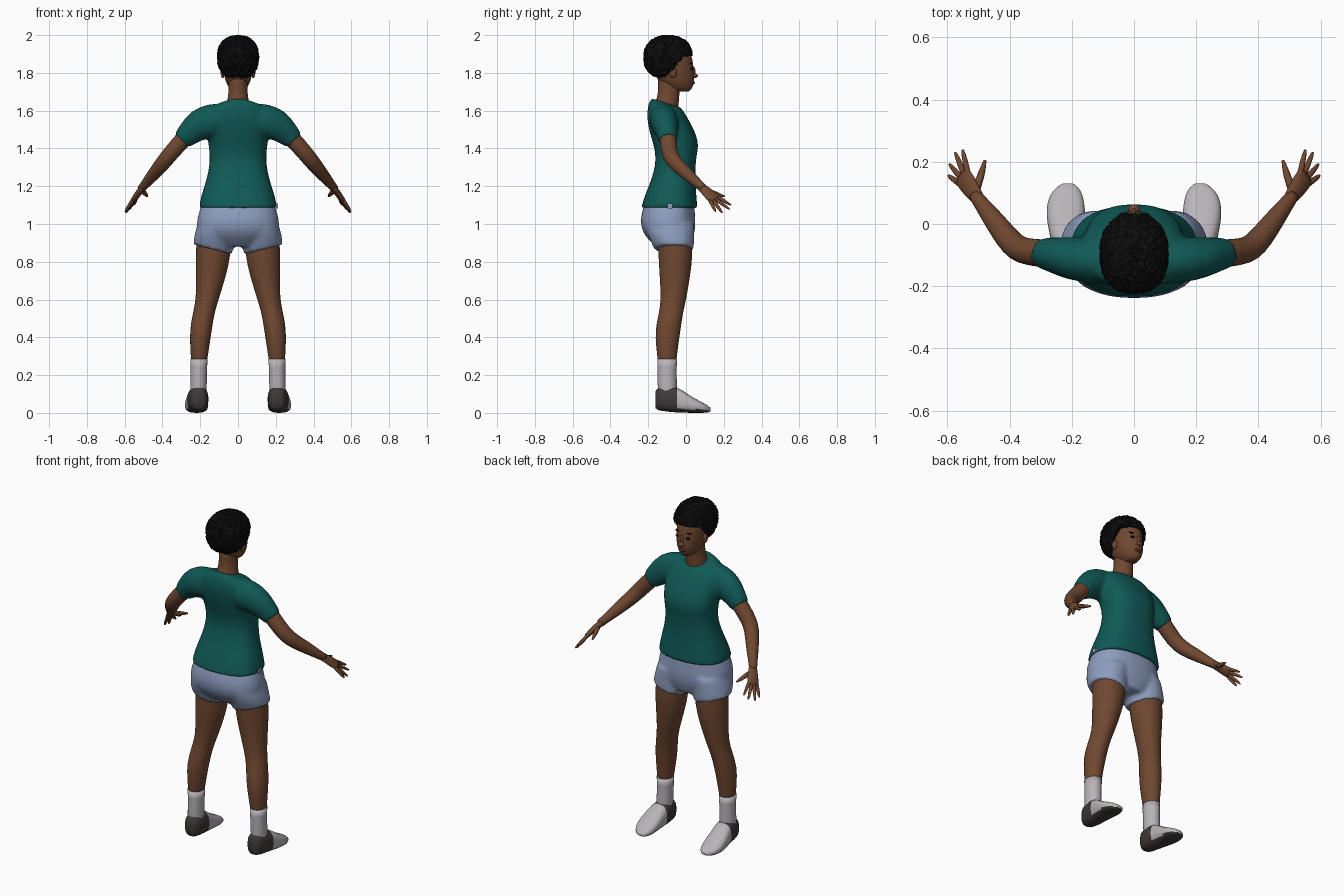
import bpy, bmesh, math, random
from mathutils import Vector

if "Cube" in bpy.data.objects:
    bpy.data.objects.remove(bpy.data.objects["Cube"])

random.seed(4)


def material(name, r, g, b):
    m = bpy.data.materials.new(name)
    m.diffuse_color = (r, g, b, 1)
    m.use_nodes = True
    m.node_tree.nodes["Principled BSDF"].inputs["Base Color"].default_value = m.diffuse_color
    return m


SKIN = material("brown skin", 0.16, 0.064, 0.03)
TEAL = material("teal cloth", 0.005, 0.1, 0.092)
BLUE = material("pale blue cloth", 0.27, 0.34, 0.52)
LIGHT = material("light grey cloth", 0.48, 0.45, 0.48)
DARK = material("dark shoe", 0.05, 0.04, 0.04)
HAIR = material("black hair", 0.004, 0.004, 0.004)
LIPS = material("dark lips", 0.09, 0.03, 0.02)


def power(v, p):
    return math.copysign(abs(v) ** (2 / p), v)


def skin_rings(bm, rings):
    """Bridge rings of points into a closed tube with sharp end caps."""
    crease = bm.edges.layers.float.get("crease_edge") or bm.edges.layers.float.new("crease_edge")
    loops = [[bm.verts.new(p) for p in ring] for ring in rings]
    n = len(loops[0])
    for a, b in zip(loops, loops[1:]):
        for i in range(n):
            j = (i + 1) % n
            bm.faces.new((a[i], a[j], b[j], b[i]))
    for cap in (loops[0], loops[-1]):
        for e in bm.faces.new(cap).edges:
            e[crease] = 1.0


def stack(bm, rings, side=1, p=2.0, n=20):
    """Level rings: (x centre, y back, y front, z, half width, front tilt, side tilt)."""
    out = []
    for x, y0, y1, z, rx, *tilt in rings:
        tf, ts = (tilt + [0, 0])[:2]
        ring = []
        for i in range(n):
            c = power(math.cos(math.tau * i / n), p)
            s = power(math.sin(math.tau * i / n), p)
            ring.append((side * (x + rx * c), (y0 + y1) / 2 + (y1 - y0) / 2 * s, z + tf * s + ts * c))
        out.append(ring)
    skin_rings(bm, out)


def limb(bm, path, side=1, ref=(0, 1, 0), n=12, axis=None, p=2.0):
    """Rings across a path: (x, y, z, thickness, width along ref)."""
    pts = [Vector(q[:3]) for q in path]
    out = []
    for k, q in enumerate(path):
        t = Vector(axis) if axis else (pts[min(k + 1, len(pts) - 1)] - pts[max(k - 1, 0)]).normalized()
        v = Vector(ref)
        v = (v - t * v.dot(t)).normalized()
        u = v.cross(t)
        ring = []
        for i in range(n):
            a = math.tau * i / n
            w = pts[k] + u * q[3] * power(math.cos(a), p) + v * q[-1] * power(math.sin(a), p)
            ring.append((w.x * side, w.y, w.z))
        out.append(ring)
    skin_rings(bm, out)


def finish(bm, name, *mats, smooth=True, subdivide=1, rule=None, blend=0):
    bmesh.ops.recalc_face_normals(bm, faces=bm.faces[:])
    for f in bm.faces:
        f.smooth = smooth
        if rule:
            f.material_index = rule(f)
    me = bpy.data.meshes.new(name)
    bm.to_mesh(me)
    bm.free()
    for m in mats:
        me.materials.append(m)
    ob = bpy.data.objects.new(name, me)
    bpy.context.collection.objects.link(ob)
    if subdivide:
        s = ob.modifiers.new("round", 'SUBSURF')
        s.levels = s.render_levels = subdivide
    if blend:
        r = ob.modifiers.new("blend", 'REMESH')
        r.mode, r.voxel_size, r.use_smooth_shade = 'VOXEL', blend, True
        s = ob.modifiers.new("soften", 'SMOOTH')
        s.factor, s.iterations = 0.5, 5
    return ob


def blob(name, centre, radii, mat):
    bm = bmesh.new()
    bmesh.ops.create_uvsphere(bm, u_segments=14, v_segments=10, radius=1)
    for v in bm.verts:
        v.co = Vector(centre) + Vector(a * b for a, b in zip(v.co, radii))
    return finish(bm, name, mat, subdivide=0)


# shirt: body and two sleeves blended into one surface
bm = bmesh.new()
stack(bm, [(0, -.238, .062, 1.085, .208), (0, -.22, .055, 1.15, .197), (0, -.185, .05, 1.23, .168),
           (0, -.162, .05, 1.31, .151), (0, -.162, .058, 1.37, .15), (0, -.172, .069, 1.42, .157),
           (0, -.192, .052, 1.48, .165), (0, -.206, .017, 1.55, .172), (0, -.206, -.015, 1.6, .165),
           (0, -.197, -.03, 1.632, .125, -.012), (0, -.183, -.04, 1.643, .068, -.022)], p=2.4, n=28)
for side in (1, -1):
    limb(bm, [(.08, -.12, 1.55, .088, .07), (.14, -.118, 1.55, .093, .075), (.208, -.11, 1.525, .087, .07),
              (.255, -.1, 1.485, .069, .058), (.296, -.093, 1.443, .054, .05)], side, n=18)
finish(bm, "shirt", TEAL, blend=.011)

# shorts: hips and two leg openings
bm = bmesh.new()
stack(bm, [(0, -.22, .045, 1.11, .192), (0, -.238, .048, 1.05, .212), (0, -.242, .052, 1.0, .222),
           (0, -.225, .045, .94, .215), (0, -.16, .02, .88, .11)], p=2.3, n=28)
for side in (1, -1):
    stack(bm, [(.11, -.22, .045, 1.0, .105), (.125, -.205, .045, .94, .108),
               (.134, -.167, .042, .866, .104, 0, .026)], side, n=24)
finish(bm, "shorts", BLUE, blend=.011)

for side, label in ((1, "right"), (-1, "left")):
    # leg
    bm = bmesh.new()
    stack(bm, [(.13, -.15, .03, .93, .09), (.131, -.147, .037, .83, .094), (.144, -.14, .022, .72, .08),
               (.162, -.133, .002, .6, .06), (.182, -.143, -.016, .53, .058), (.197, -.165, -.028, .44, .059),
               (.203, -.159, -.042, .35, .051), (.207, -.147, -.053, .25, .04)], side)
    finish(bm, label + "_leg", SKIN)
    # sock
    bm = bmesh.new()
    stack(bm, [(.207, -.153, -.047, .285, .046), (.207, -.15, -.05, .2, .043),
               (.21, -.152, -.045, .12, .045), (.21, -.14, -.05, .07, .04)], side)
    finish(bm, label + "_sock", LIGHT)
    # shoe with dark heel and sole
    bm = bmesh.new()
    limb(bm, [(.208, -.162, .07, .028, .045), (.208, -.148, .075, .046, .063), (.209, -.1, .074, .054, .068),
              (.213, -.045, .07, .056, .069), (.218, 0, .053, .061, .053), (.22, .05, .037, .064, .037),
              (.218, .095, .026, .054, .026), (.214, .12, .019, .035, .017), (.213, .131, .017, .015, .008)],
         side, ref=(0, 0, 1), axis=(0, 1, 0), n=20, p=2.6)
    finish(bm, label + "_shoe", LIGHT, DARK,
           rule=lambda f: int(f.calc_center_median().y < -.04 or f.normal.z < -.55))
    # arm
    bm = bmesh.new()
    limb(bm, [(.25, -.1, 1.49, .046), (.295, -.094, 1.443, .046), (.338, -.09, 1.395, .044),
              (.376, -.08, 1.35, .043), (.41, -.043, 1.307, .04), (.45, .012, 1.26, .034),
              (.49, .064, 1.212, .025), (.51, .092, 1.188, .022)], side, n=16)
    finish(bm, label + "_arm", SKIN)
    # hand: palm, four fingers and a thumb
    bm = bmesh.new()
    limb(bm, [(.498, .076, 1.2, .019, .023), (.515, .1, 1.18, .018, .029), (.535, .13, 1.152, .017, .037),
              (.553, .154, 1.127, .013, .035)], side, ref=(1, -1, -.9))
    for base, tip in (((.535, .165, 1.145), (.551, .238, 1.1)), ((.546, .158, 1.131), (.575, .23, 1.078)),
                      ((.556, .148, 1.12), (.593, .192, 1.06)), ((.566, .133, 1.114), (.597, .156, 1.066))):
        a, b = Vector(base), Vector(tip)
        limb(bm, [(*a.lerp(b, k), r) for k, r in ((-.25, .011), (.3, .0105), (.8, .0085), (1, .004))], side, n=8)
    limb(bm, [(.51, .105, 1.178, .015), (.496, .145, 1.165, .014), (.486, .178, 1.154, .011),
              (.479, .204, 1.146, .005)], side, ref=(1, 0, 0), n=8)
    finish(bm, label + "_hand", SKIN)
    # ear, eye and brow
    blob(label + "_ear", (side * .081, -.068, 1.8), (.011, .019, .028), SKIN)
    blob(label + "_eye", (side * .033, .03, 1.822), (.015, .007, .007), HAIR)
    blob(label + "_brow", (side * .035, .024, 1.85), (.02, .008, .004), HAIR)

# neck
bm = bmesh.new()
stack(bm, [(0, -.165, -.045, 1.59, .06), (0, -.172, -.037, 1.63, .063), (0, -.152, -.037, 1.67, .053),
           (0, -.147, -.03, 1.72, .05), (0, -.15, -.02, 1.78, .05)])
finish(bm, "neck", SKIN)

# head and face
bm = bmesh.new()
stack(bm, [(0, -.06, .015, 1.702, .022), (0, -.09, .03, 1.712, .042), (0, -.13, .042, 1.74, .061),
           (0, -.16, .046, 1.78, .074), (0, -.18, .042, 1.82, .08), (0, -.195, .037, 1.86, .084),
           (0, -.195, .03, 1.9, .082), (0, -.17, .0, 1.95, .062), (0, -.11, -.05, 1.975, .02)], p=2.1)
finish(bm, "head", SKIN)
blob("nose_bridge", (0, .036, 1.807), (.01, .014, .03), SKIN)
blob("nose_tip", (0, .046, 1.785), (.018, .017, .012), SKIN)
blob("mouth", (0, .038, 1.747), (.024, .009, .008), LIPS)

# hair: rough cap tucked under the skin around the face
bm = bmesh.new()
bmesh.ops.create_icosphere(bm, subdivisions=5, radius=1)
for v in bm.verts:
    d = v.co.normalized()
    d /= sum(abs(c) ** 2.3 for c in d) ** (1 / 2.3)
    d *= random.uniform(.955, 1.02)
    co = Vector((d.x * .111, -.095 + d.y * .13, 1.882 + d.z * .118))
    if co.z < 1.885 and co.y > -.08 + (co.z - 1.8) * .9:
        d *= .55
        co = Vector((d.x * .111, -.095 + d.y * .13, 1.882 + d.z * .118))
    v.co = co
finish(bm, "hair", HAIR, smooth=False, subdivide=0)

# small side tag at the shirt hem
bm = bmesh.new()
bmesh.ops.create_cube(bm, size=1)
for v in bm.verts:
    v.co = Vector((.207 + v.co.x * .009, -.085 + v.co.y * .025, 1.095 + v.co.z * .025))
finish(bm, "hem_tag", BLUE, smooth=False, subdivide=0)
